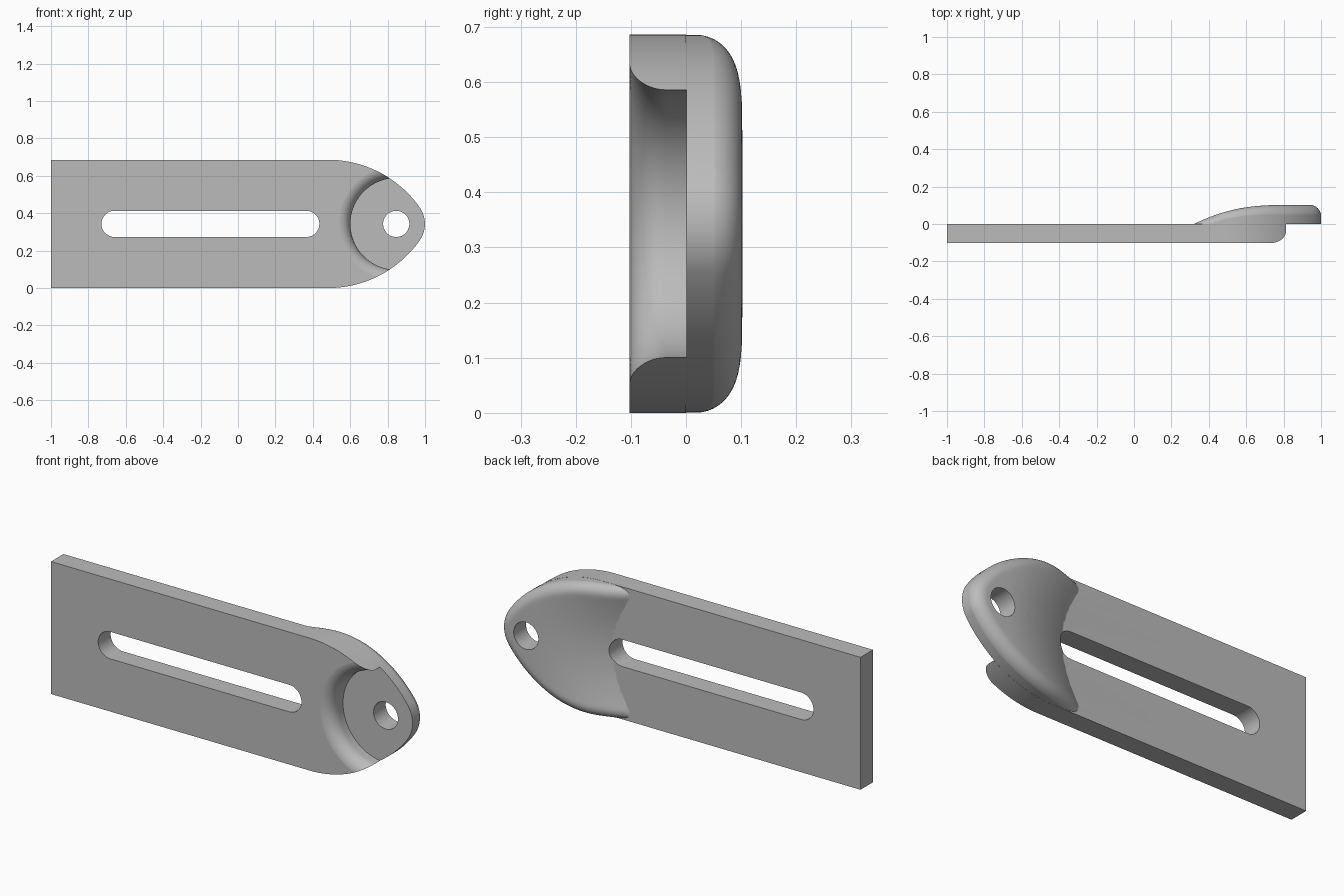
import bpy, bmesh, math

cube = bpy.data.objects.get("Cube")
if cube:
    bpy.data.objects.remove(cube, do_unlink=True)

HALF = 0.343            # half height of the arm, also its centre line
T = 0.102               # thickness of plate and of rear boss
BEND = 0.48             # where the straight edges start to curve in
ARC = 0.604             # radius of the curved shoulders
PIVOT, TIP = 0.846, 0.154   # hole centre and tip radius
SLOPE = math.atan2(ARC - HALF, PIVOT - BEND)
FILLET = 0.06

grey = bpy.data.materials.new("plain_grey")
grey.use_nodes = True
grey.diffuse_color = (0.5, 0.5, 0.5, 1)
grey.node_tree.nodes["Principled BSDF"].inputs["Base Color"].default_value = (0.5, 0.5, 0.5, 1)


def finish(bm, name):
    bmesh.ops.recalc_face_normals(bm, faces=bm.faces)
    mesh = bpy.data.meshes.new(name)
    bm.to_mesh(mesh)
    bm.free()
    mesh.materials.append(grey)
    ob = bpy.data.objects.new(name, mesh)
    bpy.context.collection.objects.link(ob)
    return ob


def prism(name, pts, y0, y1):
    """Extrude an x/z outline along y; z is measured from the centre line."""
    bm = bmesh.new()
    a, b = ([bm.verts.new((x, y, z + HALF)) for x, z in pts] for y in (y0, y1))
    bm.faces.new(a)
    bm.faces.new(b)
    for i in range(len(a)):
        j = (i + 1) % len(a)
        bm.faces.new((a[i], a[j], b[j], b[i]))
    return finish(bm, name)


def circle(cx, r, a0, a1, n):
    return [(cx + r * math.cos(a0 + (a1 - a0) * i / n),
             r * math.sin(a0 + (a1 - a0) * i / n)) for i in range(n + 1)]


def outline(left, rows):
    """Arm outline from the given left end, round the tip and back."""
    upper = [(left + (BEND - left) * i / rows, HALF) for i in range(rows)]
    n = 30
    for i in range(n):
        a = math.pi / 2 + (SLOPE - math.pi / 2) * i / n
        upper.append((BEND + ARC * math.cos(a), HALF - ARC + ARC * math.sin(a)))
    lower = [(x, -z) for x, z in reversed(upper)]
    end = [(left, -HALF + 2 * HALF * i / (4 * rows)) for i in range(1, 4 * rows)]
    return upper + circle(PIVOT, TIP, SLOPE, -SLOPE, 24) + lower + (end if rows > 1 else [])


def edge_distance(x, z):
    z = abs(z)
    if x > PIVOT and math.atan2(z, x - PIVOT) < SLOPE:
        return TIP - math.hypot(x - PIVOT, z)
    if x < BEND:
        return HALF - z
    return ARC - math.hypot(x - BEND, z - HALF + ARC)


def boss_height(x, z):
    """Scooped ramp rising to a flat pad, with a rounded rim."""
    run = max(0, 0.83 - 1.1 * z * z - x)
    y = T - run * run / 1.7
    d = max(0, edge_distance(x, z))
    if d < FILLET:
        y -= FILLET - math.sqrt(FILLET ** 2 - (FILLET - d) ** 2)
    return max(y, -0.04)


# Rear boss: rings of the outline shrinking to a centre point
def make_boss():
    bm = bmesh.new()
    cx = 0.68
    base = outline(0.28, 8)
    scales = [1 - 0.2 * (i / 12) ** 2 for i in range(13)] + [0.8 - 0.05 * i for i in range(1, 16)]
    rings = [[bm.verts.new((cx + (x - cx) * 0.998, -0.05, z * 0.998 + HALF)) for x, z in base]]
    bm.faces.new(rings[0])
    for s in scales:
        s *= 0.998
        pts = [(cx + (x - cx) * s, z * s) for x, z in base]
        rings.append([bm.verts.new((x, boss_height(x, z), z + HALF)) for x, z in pts])
    for a, b in zip(rings, rings[1:]):
        for i in range(len(a)):
            j = (i + 1) % len(a)
            bm.faces.new((a[i], a[j], b[j], b[i]))
    bm.faces.new(rings[-1])
    return finish(bm, "rear_boss")


# Round recess cutter with a flared mouth, revolved about the pivot axis
def make_recess():
    r, f = 0.245, 0.066
    prof = [(r, 0.001)]
    for i in range(13):
        a = math.pi / 2 * i / 12
        prof.append((r + f - f * math.cos(a), -T + f - f * math.sin(a)))
    prof[-1] = (r + f, -T - 0.0005)
    prof.append((r + f, -0.2))
    bm = bmesh.new()
    n = 96
    rings = [[bm.verts.new((PIVOT + rad * math.cos(math.tau * i / n), y,
                            HALF + rad * math.sin(math.tau * i / n))) for i in range(n)]
             for rad, y in prof]
    for a, b in zip(rings, rings[1:]):
        for i in range(n):
            j = (i + 1) % n
            bm.faces.new((a[i], a[j], b[j], b[i]))
    bm.faces.new(rings[0])
    bm.faces.new(rings[-1])
    return finish(bm, "recess_cutter")


arm = prism("slotted_arm", outline(-1, 1), -T, 0)
boss = make_boss()
recess = make_recess()
hole = prism("hole_cutter", circle(PIVOT, 0.07, 0, math.tau, 48)[:-1], -0.3, 0.3)
slot = prism("slot_cutter", circle(0.365, 0.07, -math.pi / 2, math.pi / 2, 24)
             + circle(-0.66, 0.07, math.pi / 2, 1.5 * math.pi, 24), -0.3, 0.3)

# Join the boss, then cut recess, hole and slot
bpy.ops.object.select_all(action="DESELECT")
bpy.context.view_layer.objects.active = arm
arm.select_set(True)
for tool, op in ((boss, "UNION"), (recess, "DIFFERENCE"), (hole, "DIFFERENCE"), (slot, "DIFFERENCE")):
    mod = arm.modifiers.new(tool.name, "BOOLEAN")
    mod.operation, mod.solver, mod.object = op, "EXACT", tool
    bpy.ops.object.modifier_apply(modifier=mod.name)
    bpy.data.objects.remove(tool, do_unlink=True)

bpy.ops.object.shade_smooth_by_angle(angle=math.radians(30))
weighted = arm.modifiers.new("even_normals", "WEIGHTED_NORMAL")
weighted.keep_sharp = True
